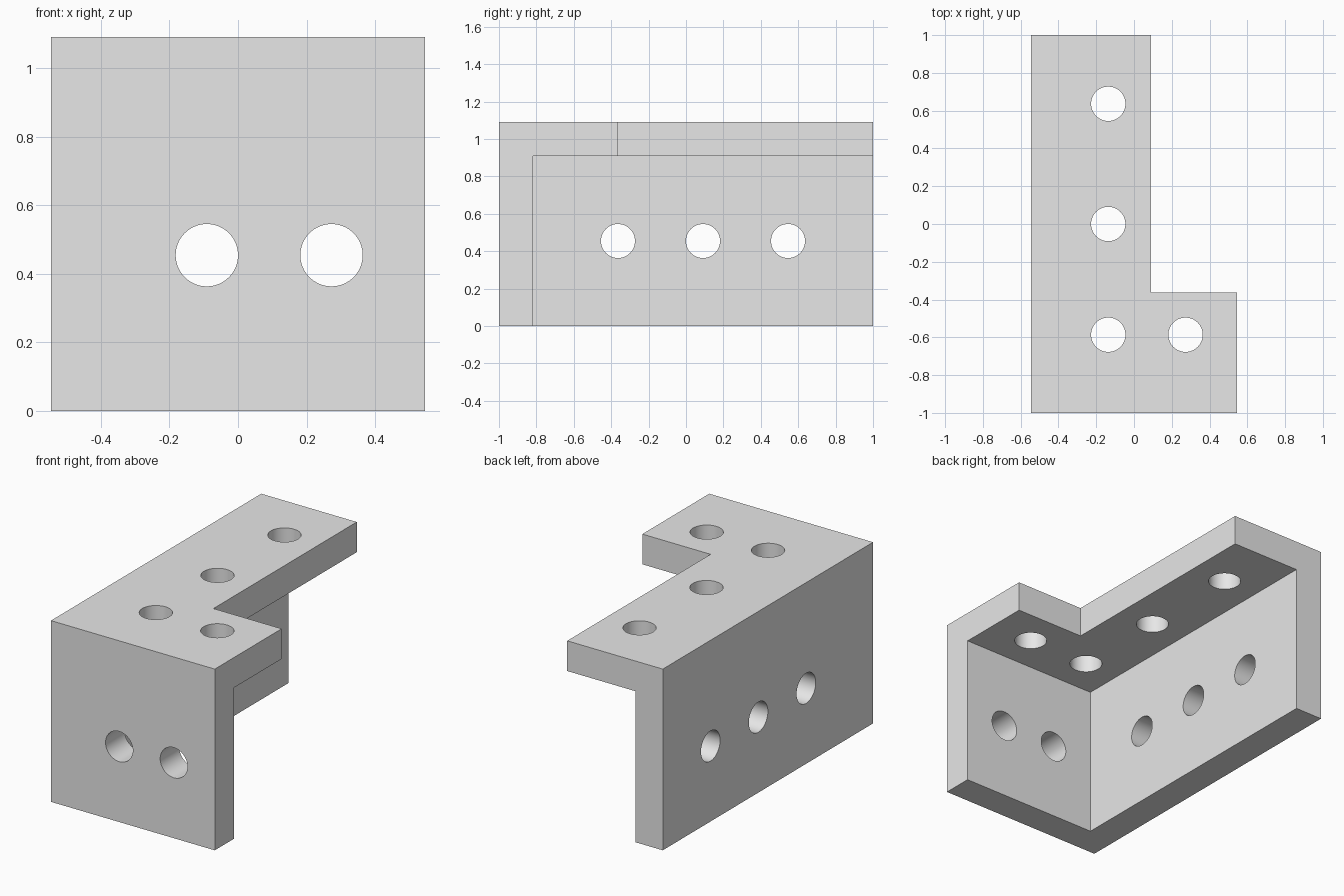
import bpy
import math

cube = bpy.data.objects.get("Cube")
if cube:
    bpy.data.objects.remove(cube, do_unlink=True)

U = 1 / 11            # one design unit; the bracket is 22 units long
HALF_W, HALF_L, HEIGHT, PLATE = 6, 11, 12, 2
HOLE_R = 1
PAST = 1              # how far cutters reach beyond the block

grey = bpy.data.materials.new("light grey")
grey.use_nodes = True
colour = (0.8, 0.8, 0.8, 1)
grey.diffuse_color = colour
grey.node_tree.nodes["Principled BSDF"].inputs["Base Color"].default_value = colour


def box(name, low, high):
    """Box between two corners given in design units."""
    centre = [(a + b) / 2 * U for a, b in zip(low, high)]
    bpy.ops.mesh.primitive_cube_add(size=1, location=centre)
    ob = bpy.context.object
    ob.name = name
    ob.scale = [(b - a) * U for a, b in zip(low, high)]
    bpy.ops.object.transform_apply(location=True, rotation=True, scale=True)
    ob.data.materials.append(grey)
    return ob


def drill(name, centre, rotation):
    """Round cutter passing through one plate."""
    bpy.ops.mesh.primitive_cylinder_add(
        vertices=64, radius=HOLE_R * U, depth=(PLATE + 2 * PAST) * U,
        location=[c * U for c in centre], rotation=rotation)
    ob = bpy.context.object
    ob.name = name
    bpy.ops.object.transform_apply(location=True, rotation=True, scale=True)
    ob.data.materials.append(grey)
    return ob


def cut(target, cutter):
    """Subtract the cutter from the target, then discard it."""
    cutter.hide_render = True
    mod = target.modifiers.new("cut", 'BOOLEAN')
    mod.operation = 'DIFFERENCE'
    mod.solver = 'EXACT'
    mod.object = cutter
    bpy.context.view_layer.objects.active = target
    bpy.ops.object.modifier_apply(modifier=mod.name)
    bpy.data.objects.remove(cutter, do_unlink=True)


# Solid block
bracket = box("corner_bracket", (-HALF_W, -HALF_L, 0), (HALF_W, HALF_L, HEIGHT))

# Hollow that leaves the front, side and top plates
cut(bracket, box("hollow", (-HALF_W + PLATE, -HALF_L + PLATE, -PAST),
                 (HALF_W + PAST, HALF_L + PAST, HEIGHT - PLATE)))

# Notch that makes the top plate L-shaped
cut(bracket, box("notch", (1, -4, HEIGHT - PLATE - PAST),
                 (HALF_W + PAST, HALF_L + PAST, HEIGHT + PAST)))

# Holes in the front, side and top plates
quarter = math.pi / 2
for x in (-1, 3):
    cut(bracket, drill("front_hole", (x, -HALF_L + PLATE / 2, 5), (quarter, 0, 0)))
for y in (-4, 1, 6):
    cut(bracket, drill("side_hole", (-HALF_W + PLATE / 2, y, 5), (0, quarter, 0)))
for x, y in ((-1.5, 7), (-1.5, 0), (-1.5, -6.45), (3, -6.45)):
    cut(bracket, drill("top_hole", (x, y, HEIGHT - PLATE / 2), (0, 0, 0)))

# Single material, smooth hole walls with sharp plate edges
bracket.data.materials.clear()
bracket.data.materials.append(grey)
for face in bracket.data.polygons:
    face.material_index = 0
bpy.ops.object.select_all(action='DESELECT')
bracket.select_set(True)
bpy.context.view_layer.objects.active = bracket
bpy.ops.object.shade_smooth_by_angle(angle=math.radians(30))
